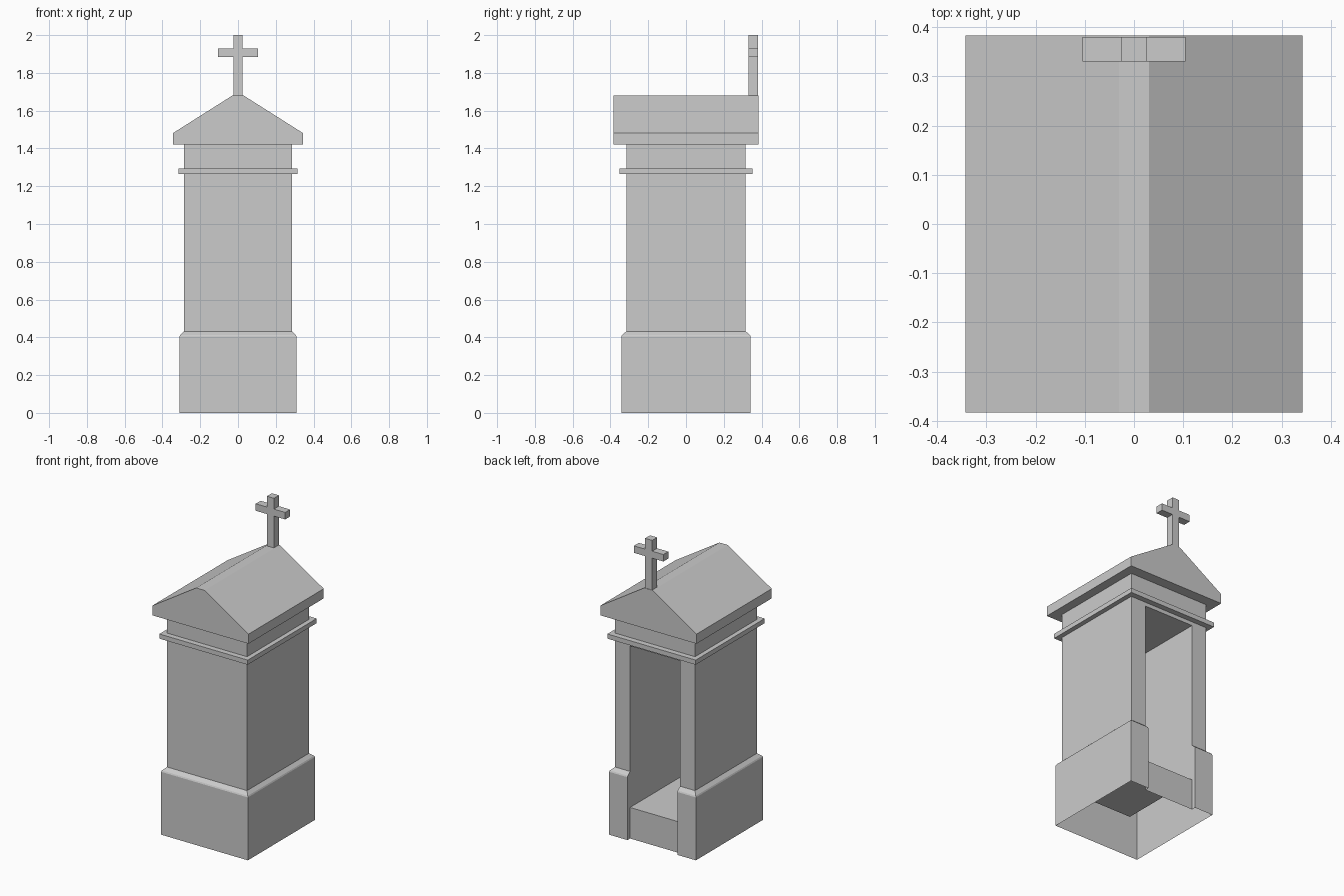
import bpy
import bmesh

cube = bpy.data.objects.get("Cube")
if cube:
    bpy.data.objects.remove(cube, do_unlink=True)

stone = bpy.data.materials.new("grey stone")
stone.use_nodes = True
colour = (0.6, 0.6, 0.6, 1)
stone.diffuse_color = colour
stone.node_tree.nodes["Principled BSDF"].inputs["Base Color"].default_value = colour


def finish(name, bm):
    bmesh.ops.remove_doubles(bm, verts=bm.verts[:], dist=1e-5)
    mesh = bpy.data.meshes.new(name)
    bm.to_mesh(mesh)
    bm.free()
    mesh.materials.append(stone)
    obj = bpy.data.objects.new(name, mesh)
    bpy.context.scene.collection.objects.link(obj)


def box(name, x, y, z):
    """Box from (low, high) ranges."""
    bm = bmesh.new()
    bmesh.ops.create_cube(bm, size=1)
    for v in bm.verts:
        for axis, (low, high) in enumerate((x, y, z)):
            v.co[axis] = low if v.co[axis] < 0 else high
    finish(name, bm)


def loft(bm, paths, closed=False):
    """Skin a stack of horizontal paths with quads."""
    rows = [[bm.verts.new(p) for p in path] for path in paths]
    for low, high in zip(rows, rows[1:]):
        n = len(low)
        for i in range(n if closed else n - 1):
            j = (i + 1) % n
            bm.faces.new((low[i], low[j], high[j], high[i]))
    return rows


NICHE = 0.178    # half width of the niche
BACK = 0.315     # plane of the rear opening
DEEP = -0.25     # far wall of the niche
FLOOR, CEILING = 0.2, 1.24
TOP = 1.42


def corners(hx, hy, z):
    return [(-hx, hy, z), (-hx, -hy, z), (hx, -hy, z), (hx, hy, z)]


def u_path(z, hx, hy):
    """Outline of the walls, open at the back, with the returns of the jambs."""
    return ([(-NICHE, BACK, z), (-NICHE, hy, z)] + corners(hx, hy, z)
            + [(NICHE, hy, z), (NICHE, BACK, z)])


# Plinth and walls: one hollow shell, open underneath and at the back
bm = bmesh.new()
levels = [(0, 0.31, 0.342), (0.405, 0.31, 0.342), (0.413, 0.306, 0.338),
          (0.432, 0.285, BACK), (CEILING, 0.285, BACK)]
loft(bm, [u_path(*level) for level in levels])
finish("plinth_and_walls", bm)

# Solid course above the opening
bm = bmesh.new()
loft(bm, [corners(0.285, BACK, CEILING), corners(0.285, BACK, TOP)], closed=True)
finish("upper_walls", bm)

# Niche lining with its floor and ceiling, and the low panel under the floor
bm = bmesh.new()
plan = [(NICHE, BACK), (NICHE, DEEP), (-NICHE, DEEP), (-NICHE, BACK)]
rows = loft(bm, [[(x, y, z) for x, y in plan] for z in (FLOOR, CEILING)])
bm.faces.new(rows[0][::-1])
bm.faces.new(rows[1])
loft(bm, [[(NICHE, BACK, z), (-NICHE, BACK, z)] for z in (0, FLOOR)])
bmesh.ops.remove_doubles(bm, verts=bm.verts[:], dist=1e-5)
finish("niche", bm)

# Moulding band
box("moulding_band", (-0.315, 0.315), (-0.351, 0.351), (1.265, 1.295))

# Gabled roof with a narrow flat ridge
bm = bmesh.new()
gable = [(-0.343, TOP), (0.343, TOP), (0.343, 1.482),
         (0.03, 1.68), (-0.03, 1.68), (-0.343, 1.482)]
front = bm.faces.new([bm.verts.new((x, -0.383, z)) for x, z in gable])
result = bmesh.ops.extrude_face_region(bm, geom=[front], use_keep_orig=True)
for v in result["geom"]:
    if isinstance(v, bmesh.types.BMVert):
        v.co.y = 0.383
bmesh.ops.recalc_face_normals(bm, faces=bm.faces[:])
finish("roof", bm)

# Cross at the rear end of the ridge
DEPTH = (0.33, 0.38)
box("cross_post", (-0.025, 0.025), DEPTH, (1.68, 2.0))
for side, x in (("right", (-0.105, -0.025)), ("left", (0.025, 0.105))):
    box("cross_arm_" + side, x, DEPTH, (1.885, 1.93))
